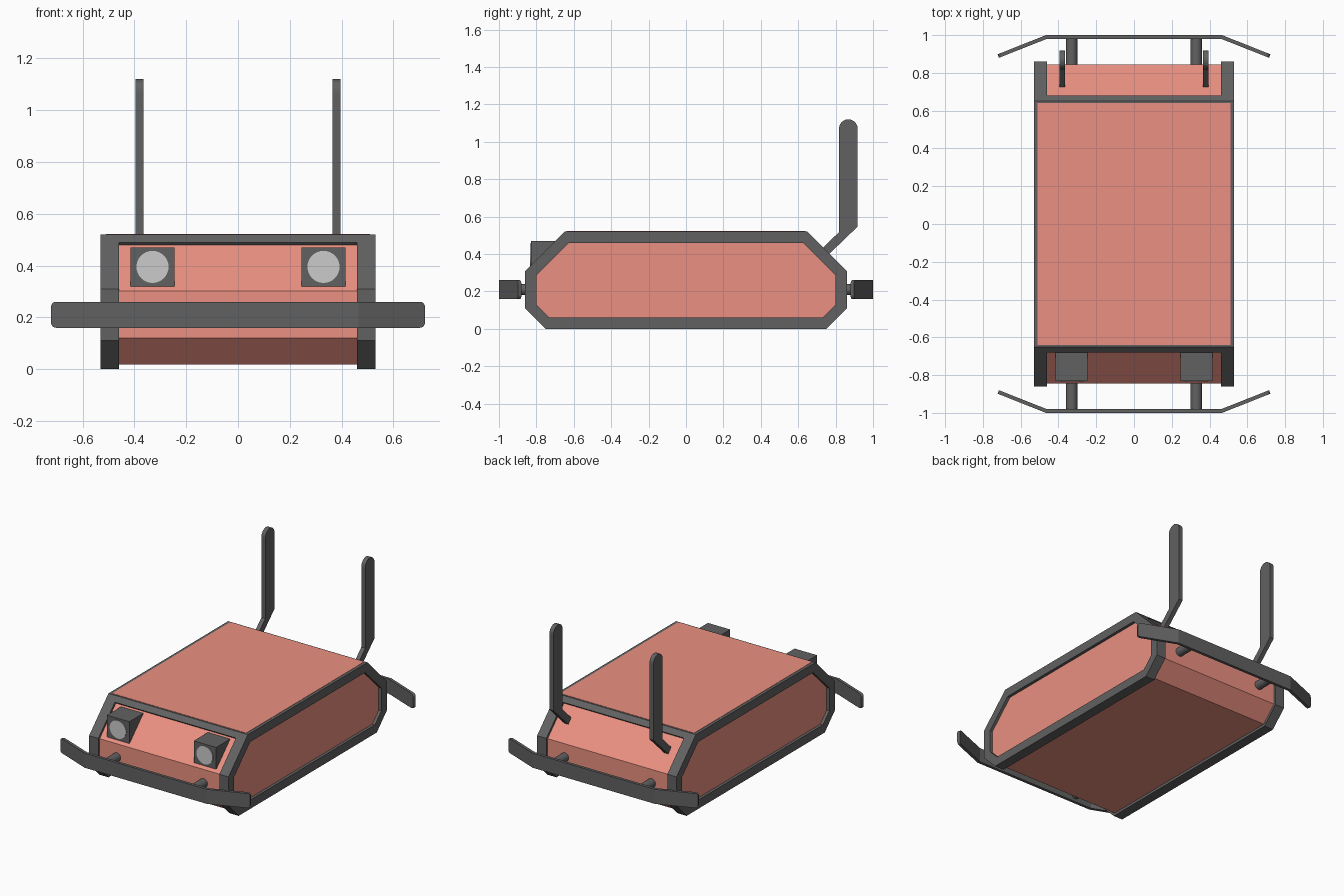
import bpy, bmesh
from math import sin, cos, pi

if "Cube" in bpy.data.objects:
    bpy.data.objects.remove(bpy.data.objects["Cube"])


def material(name, rgb):
    m = bpy.data.materials.new(name)
    m.diffuse_color = (*rgb, 1)
    m.use_nodes = True
    m.node_tree.nodes["Principled BSDF"].inputs["Base Color"].default_value = m.diffuse_color
    return m


RED = material("red_paint", (0.83, 0.28, 0.22))
DARK = material("dark_metal", (0.12, 0.12, 0.12))
LENS = material("lens_grey", (0.7, 0.7, 0.7))


def finish(bm, name, mat):
    bmesh.ops.recalc_face_normals(bm, faces=bm.faces)
    me = bpy.data.meshes.new(name)
    bm.to_mesh(me)
    bm.free()
    me.materials.append(mat)
    ob = bpy.data.objects.new(name, me)
    bpy.context.collection.objects.link(ob)
    return ob


def prism(name, pts, x0, x1, mat):
    """Extrude a (y, z) profile along x."""
    bm = bmesh.new()
    a = [bm.verts.new((x0, y, z)) for y, z in pts]
    b = [bm.verts.new((x1, y, z)) for y, z in pts]
    bm.faces.new(a)
    bm.faces.new(b)
    for i in range(len(pts)):
        j = (i + 1) % len(pts)
        bm.faces.new((a[i], a[j], b[j], b[i]))
    return finish(bm, name, mat)


def ring(name, outer, inner, x0, x1, mat):
    """Flat frame between two (y, z) outlines, extruded along x."""
    bm = bmesh.new()
    loops = [[bm.verts.new((x, y, z)) for y, z in pts]
             for pts, x in ((outer, x0), (outer, x1), (inner, x1), (inner, x0))]
    n = len(outer)
    for k in range(4):
        p, q = loops[k], loops[(k + 1) % 4]
        for i in range(n):
            j = (i + 1) % n
            bm.faces.new((p[i], p[j], q[j], q[i]))
    return finish(bm, name, mat)


def box(name, lo, hi, mat):
    return prism(name, [(lo[1], lo[2]), (hi[1], lo[2]), (hi[1], hi[2]), (lo[1], hi[2])],
                 lo[0], hi[0], mat)


def cylinder(name, x, z, r, y0, y1, mat, n=32):
    bpy.ops.mesh.primitive_cylinder_add(vertices=n, radius=r, depth=y1 - y0,
                                        location=(x, (y0 + y1) / 2, z), rotation=(pi / 2, 0, 0))
    ob = bpy.context.object
    ob.name = name
    ob.data.materials.append(mat)
    bpy.ops.object.shade_smooth_by_angle()


def octagon(half):
    """Mirror a front-to-back half profile, listed bottom to top."""
    return half + [(-y, z) for y, z in reversed(half)]


# Body shell, side frames and roof
outer = octagon([(0.75, 0), (0.86, 0.11), (0.86, 0.31), (0.65, 0.52)])
inner = octagon([(0.73, 0.06), (0.80, 0.13), (0.80, 0.285), (0.625, 0.46)])
shell = octagon([(0.742, 0.018), (0.845, 0.12), (0.845, 0.302), (0.645, 0.502)])
prism("body_shell", shell, -0.51, 0.51, RED)
box("roof_panel", (-0.51, -0.64, 0.48), (0.51, 0.64, 0.522), RED)
for s in (-1, 1):
    ring("side_frame", outer, inner, s * 0.46, s * 0.53, DARK)
    bar = [(0.64, 0.52), (0.65, 0.52), (0.68, 0.49), (0.662, 0.472), (0.64, 0.48)]
    prism("roof_cross_bar", [(s * y, z) for y, z in bar], -0.48, 0.48, DARK)

# Headlights and aerials
for s in (-1, 1):
    x = s * 0.33
    box("headlight_housing", (x - 0.085, -0.83, 0.32), (x + 0.085, -0.67, 0.47), DARK)
    cylinder("headlight_lens", x, 0.395, 0.062, -0.834, -0.80, LENS)
    tip = [(0.868 + 0.05 * cos(pi * i / 12), 1.07 + 0.05 * sin(pi * i / 12)) for i in range(13)]
    aerial = tip + [(0.818, 0.517), (0.725, 0.427), (0.757, 0.392), (0.918, 0.547)]
    prism("aerial", aerial, s * 0.38 - 0.015, s * 0.38 + 0.015, DARK)

# Bumpers, front and back, with rounded end corners
for s in (-1, 1):
    bm = bmesh.new()
    path = [(-0.715, 0.88), (-0.462, 0.98), (0.462, 0.98), (0.715, 0.88)]
    offs = [(-0.007, 0.0185), (-0.004, 0.02), (0.004, 0.02), (0.007, 0.0185)]
    rows = []
    for (x, y), (dx, dy) in zip(path, offs):
        rows.append([bm.verts.new((px, s * py, z)) for px, py, z in
                     ((x, y, 0.16), (x + dx, y + dy, 0.16), (x + dx, y + dy, 0.26), (x, y, 0.26))])
    for a, b in zip(rows, rows[1:]):
        for i in range(4):
            j = (i + 1) % 4
            bm.faces.new((a[i], a[j], b[j], b[i]))
    bm.faces.new(rows[0])
    bm.faces.new(rows[-1])
    bm.edges.ensure_lookup_table()
    corners = [bm.edges.get((r[i], r[j])) for r in (rows[0], rows[-1]) for i, j in ((0, 1), (2, 3))]
    bmesh.ops.bevel(bm, geom=corners, offset=0.02, segments=4, profile=0.5, affect='EDGES')
    finish(bm, "bumper", DARK)
    for x in (-0.33, 0.33):
        y0, y1 = sorted((s * 0.82, s * 0.985))
        cylinder("bumper_post", x, 0.21, 0.03, y0, y1, DARK)
